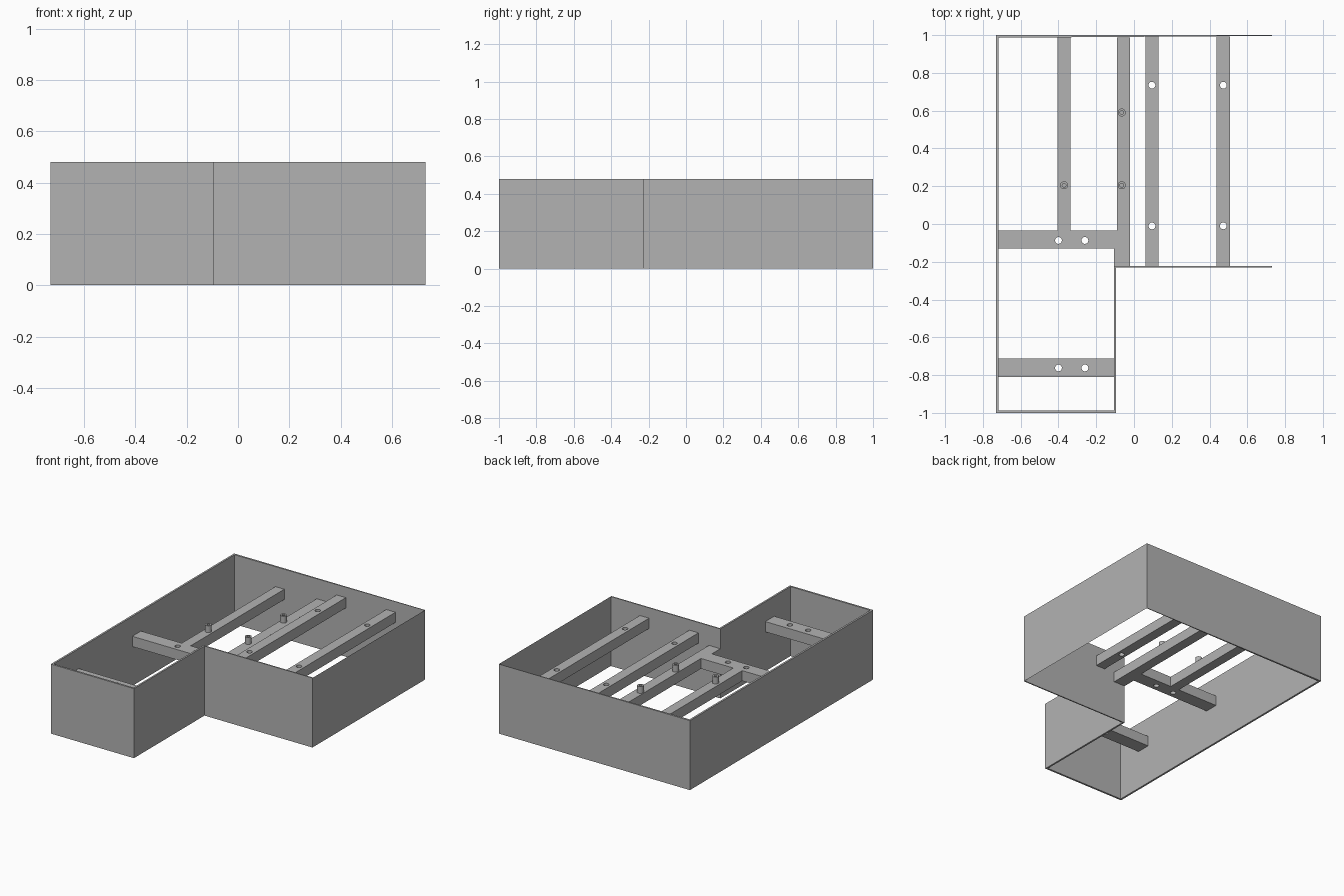
import bpy
import bmesh

cube = bpy.data.objects.get("Cube")
if cube:
    bpy.data.objects.remove(cube, do_unlink=True)

grey = bpy.data.materials.new("plain_grey")
grey.use_nodes = True
grey.diffuse_color = (0.45, 0.45, 0.45, 1)
grey.node_tree.nodes["Principled BSDF"].inputs["Base Color"].default_value = grey.diffuse_color


def make_object(name, bm):
    bmesh.ops.recalc_face_normals(bm, faces=bm.faces)
    mesh = bpy.data.meshes.new(name)
    bm.to_mesh(mesh)
    bm.free()
    mesh.materials.append(grey)
    obj = bpy.data.objects.new(name, mesh)
    bpy.context.scene.collection.objects.link(obj)
    return obj


def extrude_outline(name, outline, bottom, top):
    bm = bmesh.new()
    face = bm.faces.new([bm.verts.new((x, y, bottom)) for x, y in outline])
    grown = bmesh.ops.extrude_face_region(bm, geom=[face], use_keep_orig=True)
    verts = [v for v in grown["geom"] if isinstance(v, bmesh.types.BMVert)]
    bmesh.ops.translate(bm, verts=verts, vec=(0, 0, top - bottom))
    return make_object(name, bm)


def bar(name, x0, x1, y0, y1, bottom, top):
    return extrude_outline(name, [(x0, y0), (x1, y0), (x1, y1), (x0, y1)], bottom, top)


def cylinder(name, x, y, radius, bottom, top):
    bm = bmesh.new()
    bmesh.ops.create_cone(bm, cap_ends=True, segments=32, radius1=radius,
                          radius2=radius, depth=top - bottom)
    bmesh.ops.translate(bm, verts=bm.verts, vec=(x, y, (top + bottom) / 2))
    return make_object(name, bm)


def drill(obj, x, y, radius, bottom, top):
    cutter = cylinder("drill_cutter", x, y, radius, bottom, top)
    cutter.hide_render = True
    mod = obj.modifiers.new("hole", "BOOLEAN")
    mod.operation = "DIFFERENCE"
    mod.solver = "EXACT"
    mod.object = cutter
    bpy.context.view_layer.objects.active = obj
    bpy.ops.object.modifier_apply(modifier=mod.name)
    bpy.data.objects.remove(cutter, do_unlink=True)


def smooth(obj):
    bpy.ops.object.select_all(action="DESELECT")
    obj.select_set(True)
    bpy.context.view_layer.objects.active = obj
    bpy.ops.object.shade_smooth_by_angle()


HEIGHT = 0.48
LOW = (0.272, 0.343)
HIGH = (0.337, 0.408)

# Outer walls: an L-shaped shell, open above and below
extrude_outline("outer_walls", [
    (0.73, 1), (-0.73, 1), (-0.73, -1), (-0.095, -1), (-0.095, -0.23), (0.73, -0.23),
    (0.73, -0.222), (-0.107, -0.222), (-0.107, -0.987), (-0.717, -0.987),
    (-0.717, 0.986), (0.73, 0.996)], 0, HEIGHT)

# Sheet-thin side wall
bm = bmesh.new()
bm.faces.new([bm.verts.new((0.73, y, z)) for y, z in
              ((-0.23, 0), (1, 0), (1, HEIGHT), (-0.23, HEIGHT))])
make_object("side_wall", bm)

# Lower frame: cross bar joined to two long rails
frame = extrude_outline("lower_frame", [
    (-0.717, -0.13), (-0.107, -0.13), (-0.107, -0.222), (-0.02, -0.222), (-0.02, 0.988),
    (-0.09, 0.988), (-0.09, -0.035), (-0.337, -0.035), (-0.337, 0.987),
    (-0.405, 0.987), (-0.405, -0.035), (-0.717, -0.035)], *LOW)
front_bar = bar("front_cross_bar", -0.717, -0.107, -0.81, -0.713, *LOW)
for obj, y in ((frame, -0.087), (front_bar, -0.762)):
    for x in (-0.4, -0.26):
        drill(obj, x, y, 0.018, 0.2, 0.5)
    smooth(obj)

# Upper rails with a hole near each end
for name, x0, x1, hole_x in (("inner_upper_rail", 0.06, 0.13, 0.095),
                             ("outer_upper_rail", 0.438, 0.508, 0.473)):
    rail = bar(name, x0, x1, -0.222, 0.993, *HIGH)
    for y in (-0.01, 0.735):
        drill(rail, hole_x, y, 0.018, 0.2, 0.5)
    smooth(rail)

# Hollow standoff pegs on the lower frame
for i, (x, y) in enumerate(((-0.37, 0.205), (-0.065, 0.205), (-0.065, 0.59))):
    peg = cylinder(f"standoff_peg_{i + 1}", x, y, 0.021, LOW[1] - 0.002, 0.39)
    drill(peg, x, y, 0.01, LOW[1] + 0.001, 0.42)
    smooth(peg)
